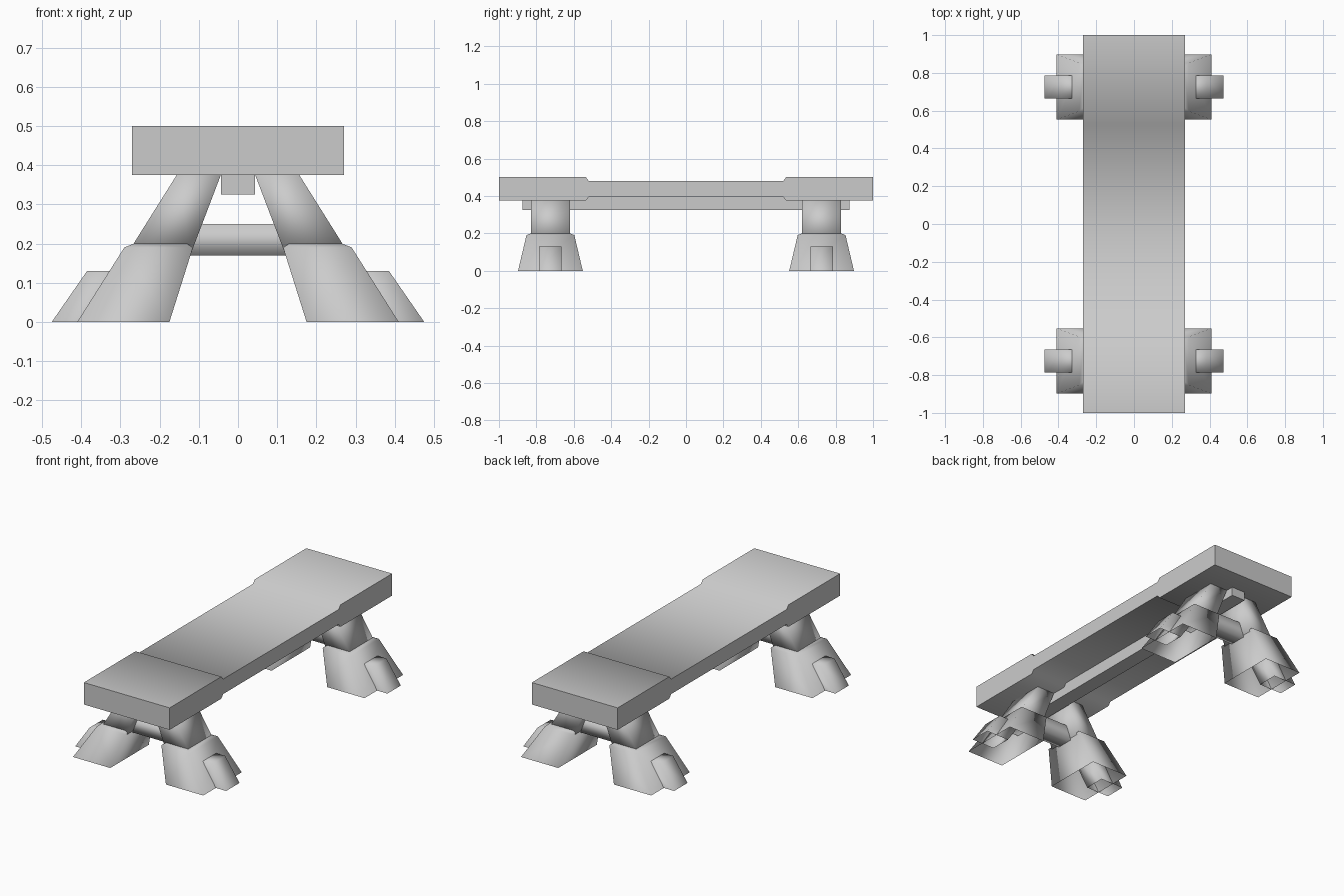
import bpy
import bmesh
from math import radians

cube = bpy.data.objects.get("Cube")
if cube:
    bpy.data.objects.remove(cube, do_unlink=True)

# Single plain grey
grey = bpy.data.materials.new("plain_grey")
grey.use_nodes = True
colour = (0.6, 0.6, 0.6, 1)
grey.diffuse_color = colour
grey.node_tree.nodes["Principled BSDF"].inputs["Base Color"].default_value = colour


def finish(name, bm, angle):
    """Turn a bmesh into a shaded object."""
    bmesh.ops.recalc_face_normals(bm, faces=bm.faces)
    mesh = bpy.data.meshes.new(name)
    bm.to_mesh(mesh)
    bm.free()
    mesh.materials.append(grey)
    obj = bpy.data.objects.new(name, mesh)
    bpy.context.collection.objects.link(obj)
    bpy.ops.object.select_all(action="DESELECT")
    obj.select_set(True)
    bpy.context.view_layer.objects.active = obj
    bpy.ops.object.shade_smooth_by_angle(angle=radians(angle))
    return obj


def loft(name, rings, cap_start=False, cap_end=False, angle=100):
    """Join rings of points into a tube with optional end caps."""
    bm = bmesh.new()
    loops = [[bm.verts.new(p) for p in ring] for ring in rings]
    count = len(loops[0])
    for a, b in zip(loops, loops[1:]):
        for i in range(count):
            j = (i + 1) % count
            bm.faces.new((a[i], a[j], b[j], b[i]))
    if cap_start:
        bm.faces.new(loops[0])
    if cap_end:
        bm.faces.new(loops[-1])
    return finish(name, bm, angle)


def level(x0, x1, y, half, z):
    """Horizontal rectangle centred on y."""
    return [(x0, y - half, z), (x1, y - half, z), (x1, y + half, z), (x0, y + half, z)]


# Seat: stepped side profile swept across the width
half_profile = [(1, 0.5), (0.535, 0.5), (0.52, 0.48)]
under_profile = [(0.52, 0.395), (0.535, 0.375), (1, 0.375)]
profile = half_profile + [(-y, z) for y, z in reversed(half_profile)]
profile += [(-y, z) for y, z in reversed(under_profile)] + under_profile
loft("seat", [[(x, y, z) for y, z in profile] for x in (-0.27, 0.27)], True, True, 60)

# Long beam under the seat
loft("long_beam", [[(-0.043, y, 0.325), (0.043, y, 0.325), (0.043, y, 0.4), (-0.043, y, 0.4)]
                   for y in (-0.875, 0.875)], True, True, 60)

for end, y in (("front", -0.725), ("back", 0.725)):
    # Cross bar between the two legs
    loft(end + "_cross_bar", [[(x, y - 0.05, 0.17), (x, y + 0.05, 0.17),
                               (x, y + 0.05, 0.25), (x, y - 0.05, 0.25)] for x in (-0.16, 0.16)])
    for side, s in (("left", 1), ("right", -1)):
        tag = end + "_" + side
        # Slanted upper leg
        loft(tag + "_leg", [level(s * 0.12, s * 0.282, y, 0.105, 0.175),
                            level(s * 0.043, s * 0.155, y, 0.105, 0.377)], True, True)
        # Flared hollow foot with a narrow collar
        loft(tag + "_foot", [level(s * 0.175, s * 0.41, y, 0.173, 0),
                             level(s * 0.115, s * 0.29, y, 0.128, 0.19),
                             level(s * 0.13, s * 0.265, y, 0.105, 0.2)])
        # Slanted toe pushed through the foot
        loft(tag + "_toe", [level(s * 0.33, s * 0.475, y, 0.06, 0),
                            level(s * 0.24, s * 0.385, y, 0.06, 0.13)], False, True)
